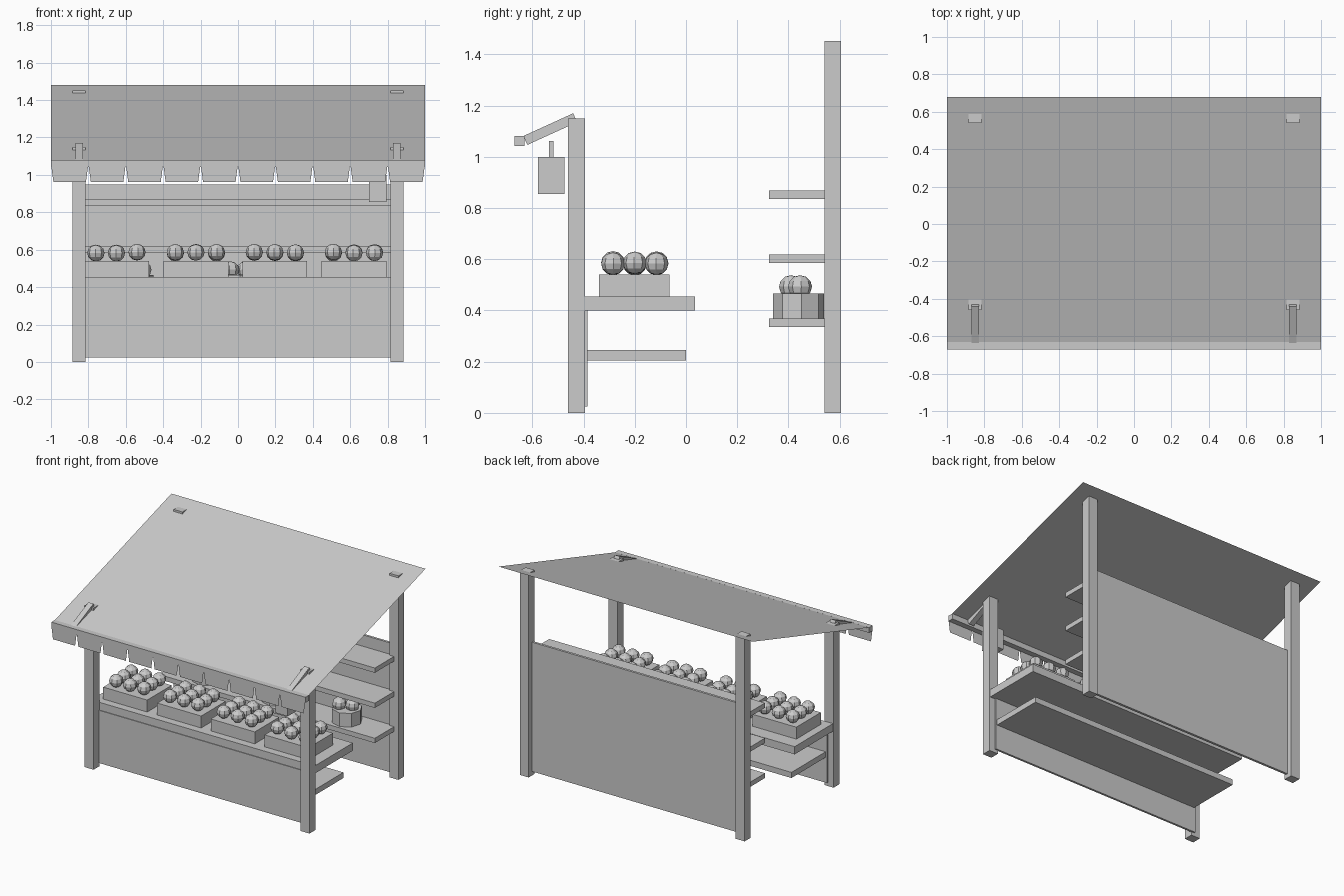
import bpy, bmesh, math, random
from mathutils import Matrix, Vector

if "Cube" in bpy.data.objects:
    bpy.data.objects.remove(bpy.data.objects["Cube"])

random.seed(4)


def finish(name, bm):
    mesh = bpy.data.meshes.new(name)
    bm.to_mesh(mesh)
    bm.free()
    ob = bpy.data.objects.new(name, mesh)
    bpy.context.collection.objects.link(ob)
    return ob


def box(name, x, y, z):
    """Box from (min, max) ranges on each axis."""
    bm = bmesh.new()
    bmesh.ops.create_cube(bm, size=1)
    for v in bm.verts:
        v.co = Vector([(r[0] + r[1]) / 2 + c * (r[1] - r[0])
                       for c, r in zip(v.co, (x, y, z))])
    return finish(name, bm)


def fruit(name, centres):
    """Pile of low-poly round fruit in one mesh."""
    bm = bmesh.new()
    for c, r in centres:
        m = (Matrix.Translation(c) @ Matrix.Rotation(random.uniform(-0.12, 0.12), 4, 'Z')
             @ Matrix.Diagonal((1, 1, 0.95, 1)))
        bmesh.ops.create_uvsphere(bm, u_segments=8, v_segments=6, radius=r, matrix=m)
    return finish(name, bm)


# Posts and the sloped brackets that carry the front beam
for side, s in (("left", -1), ("right", 1)):
    px = (s * 0.85 - 0.035, s * 0.85 + 0.035)
    box(f"front_post_{side}", px, (-0.46, -0.395), (0, 1.15))
    box(f"back_post_{side}", px, (0.54, 0.605), (0, 1.452))
    bracket = box(f"awning_bracket_{side}", (-0.02, 0.02), (-0.107, 0.107), (-0.019, 0.019))
    bracket.location = (s * 0.85, -0.53, 1.108)
    bracket.rotation_euler.x = math.radians(24.5)

# Awning sheet
bm = bmesh.new()
bm.faces.new([bm.verts.new(p) for p in
              ((-1, -0.65, 1.075), (1, -0.65, 1.075), (1, 0.68, 1.48), (-1, 0.68, 1.48))])
finish("awning", bm)

# Front beam with hanging valance flaps
box("awning_beam", (-1, 1), (-0.67, -0.631), (1.042, 1.081))
bm = bmesh.new()
for i in range(10):
    c = -0.9 + i * 0.2
    bm.faces.new([bm.verts.new((c + dx, -0.671, z)) for dx, z in
                  ((-0.098, 1.045), (-0.087, 0.963), (0.087, 0.963), (0.098, 1.045))])
finish("awning_valance", bm)

# Counter, front panel and lower shelf
box("counter_top", (-0.88, 0.88), (-0.395, 0.035), (0.4, 0.455))
box("front_panel", (-0.84, 0.84), (-0.40, -0.385), (0.025, 0.4))
box("counter_shelf", (-0.83, 0.83), (-0.385, 0), (0.205, 0.245))

# Back panel and display shelves
box("back_panel", (-0.83, 0.83), (0.553, 0.57), (0.03, 0.95))
for i in range(3):
    z = 0.335 + 0.25 * i
    box(f"back_shelf_{i + 1}", (-0.85, 0.85), (0.325, 0.555), (z, z + 0.034))

# Crates of fruit on the counter
for i, cx in enumerate((-0.65, -0.225, 0.197, 0.62)):
    box(f"crate_{i + 1}", (cx - 0.173, cx + 0.173), (-0.34, -0.065), (0.45, 0.54))
    fruit(f"crate_fruit_{i + 1}",
          [((cx + dx * 0.11, -0.2 + dy * 0.085, 0.583 + random.uniform(-0.003, 0.005)), 0.046)
           for dx in (-1, 0, 1) for dy in (-1, 0, 1)])

# Eight-sided baskets on the lowest back shelf
for i, cx in enumerate((-0.55, 0, 0.55)):
    bm = bmesh.new()
    bmesh.ops.create_cone(bm, cap_ends=True, segments=8, radius1=0.1, radius2=0.1, depth=0.098,
                          matrix=Matrix.Translation((cx, 0.44, 0.417))
                          @ Matrix.Rotation(math.radians(6), 4, 'Z'))
    finish(f"basket_{i + 1}", bm)
    balls = [((cx - 0.04, 0.41, 0.493), 0.047), ((cx + 0.04, 0.445, 0.493), 0.047)]
    fruit(f"basket_fruit_{i + 1}", balls)

# Hanging lantern
box("lantern", (0.7, 0.795), (-0.577, -0.475), (0.855, 1.0))
box("lantern_hook", (0.74, 0.756), (-0.534, -0.518), (1.0, 1.062))
